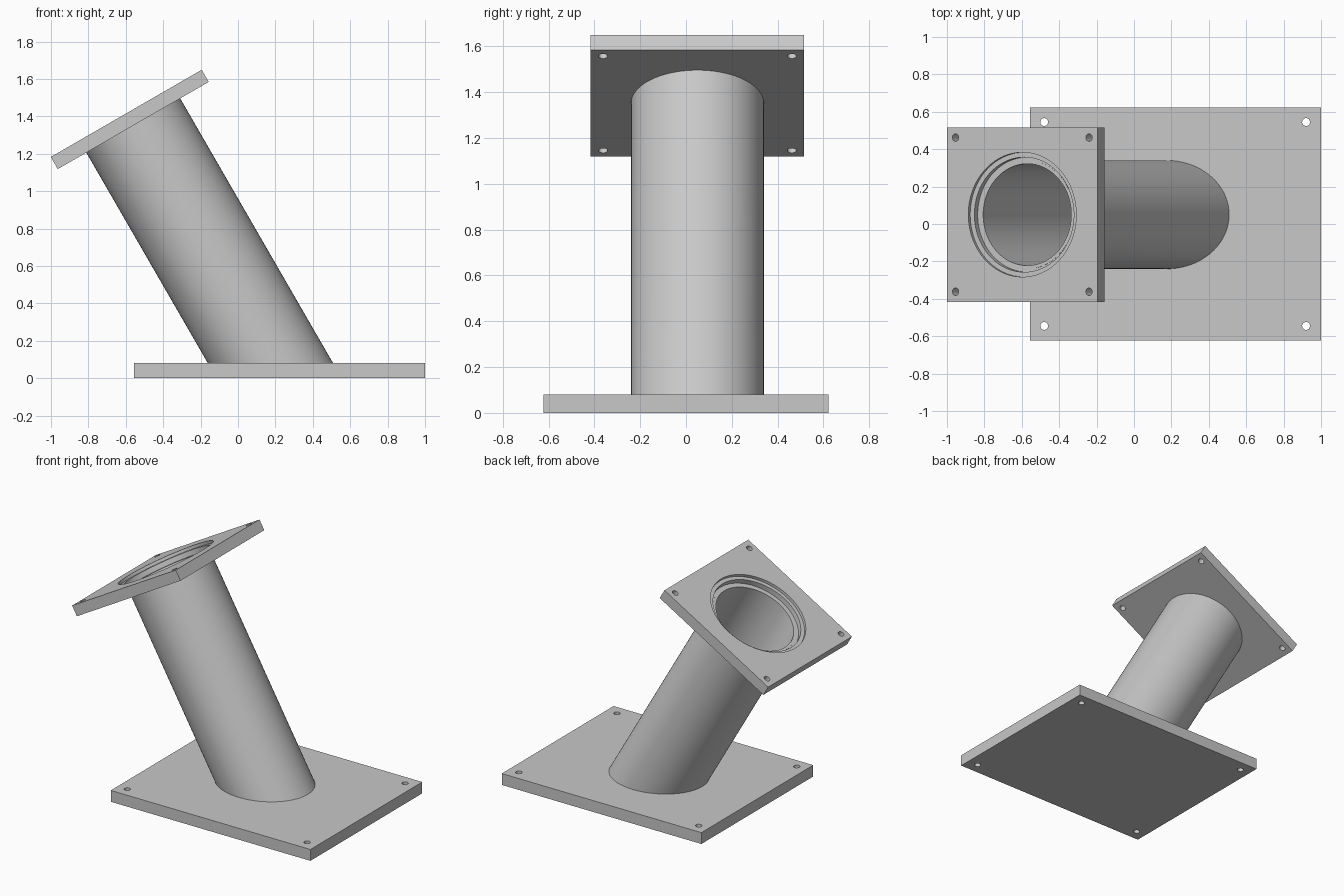
import bpy, bmesh
from math import radians, cos, sin, tau
from mathutils import Matrix, Vector

old = bpy.data.objects.get("Cube")
if old:
    bpy.data.objects.remove(old, do_unlink=True)

steel = bpy.data.materials.new("light grey metal")
steel.use_nodes = True
GREY = (0.58, 0.58, 0.58, 1)
steel.diffuse_color = GREY
steel.node_tree.nodes["Principled BSDF"].inputs["Base Color"].default_value = GREY

BASE_TOP = 0.08
# Slanted frame: origin at the centre of the flange's top face, z along the pipe
SLANT = Matrix.Translation((-0.5975, 0.05, 1.416)) @ Matrix.Rotation(radians(-30), 4, 'Y')


def make_object(name, bm):
    bmesh.ops.recalc_face_normals(bm, faces=bm.faces)
    mesh = bpy.data.meshes.new(name)
    bm.to_mesh(mesh)
    bm.free()
    mesh.materials.append(steel)
    obj = bpy.data.objects.new(name, mesh)
    bpy.context.collection.objects.link(obj)
    return obj


def smooth(obj):
    bpy.ops.object.select_all(action='DESELECT')
    obj.select_set(True)
    bpy.context.view_layer.objects.active = obj
    bpy.ops.object.shade_smooth_by_angle(angle=radians(30))


def plate(name, size, centre, holes, frame):
    """Rectangular plate with round holes (x, y, radius, z from, z to)."""
    bm = bmesh.new()
    bmesh.ops.create_cube(bm, size=1, matrix=Matrix.Translation(centre) @ Matrix.Diagonal((*size, 1)))
    obj = make_object(name, bm)
    cutters = []
    for x, y, radius, low, high in holes:
        bm = bmesh.new()
        bmesh.ops.create_cone(bm, cap_ends=True, segments=96 if radius > 0.1 else 24,
                              radius1=radius, radius2=radius, depth=high - low,
                              matrix=Matrix.Translation((x, y, (low + high) / 2)))
        cutter = make_object("hole_cutter", bm)
        cutter.hide_render = True
        cutters.append(cutter)
        cut = obj.modifiers.new("hole", 'BOOLEAN')
        cut.operation = 'DIFFERENCE'
        cut.solver = 'EXACT'
        cut.object = cutter
    # Bake the holes and drop the cutters
    deps = bpy.context.evaluated_depsgraph_get()
    mesh = bpy.data.meshes.new_from_object(obj.evaluated_get(deps))
    obj.modifiers.clear()
    obj.data = mesh
    for cutter in cutters:
        bpy.data.objects.remove(cutter, do_unlink=True)
    mesh.transform(frame)
    smooth(obj)
    return obj


def corner_holes(cx, cy, dx, dy, radius):
    return [(cx + sx * dx, cy + sy * dy, radius, -0.3, 0.3) for sx in (-1, 1) for sy in (-1, 1)]


# Base plate with four bolt holes
plate("base_plate", (1.555, 1.244, BASE_TOP), (0.222, 0, BASE_TOP / 2),
      corner_holes(0.22, 0, 0.70, 0.545, 0.021), Matrix.Identity(4))

# Tilted flange with bolt holes and a stepped bore
THICK = 0.075
bore = [(0, 0, 0.333, -0.02, 0.1), (0, 0, 0.307, -0.055, 0.1), (0, 0, 0.28, -0.2, 0.1)]
plate("top_flange", (0.932, 0.932, THICK), (0, 0, -THICK / 2),
      corner_holes(0, 0, 0.412, 0.412, 0.02) + bore, SLANT)

# Slanted hollow pipe, trimmed level just inside the base plate
bm = bmesh.new()
SIDES = 96
profile = [(0.29, -1.9), (0.29, -0.053), (0.272, -0.053), (0.272, -1.9)]
rings = [[bm.verts.new((r * cos(tau * i / SIDES), r * sin(tau * i / SIDES), z)) for i in range(SIDES)]
         for r, z in profile]
for a, b in zip(rings, rings[1:]):
    for i in range(SIDES):
        j = (i + 1) % SIDES
        bm.faces.new((a[i], a[j], b[j], b[i]))
bm.transform(SLANT)
bmesh.ops.recalc_face_normals(bm, faces=bm.faces)
bmesh.ops.bisect_plane(bm, geom=bm.verts[:] + bm.edges[:] + bm.faces[:],
                       plane_co=Vector((0, 0, BASE_TOP - 0.005)), plane_no=Vector((0, 0, 1)),
                       clear_inner=True)
smooth(make_object("slanted_pipe", bm))
